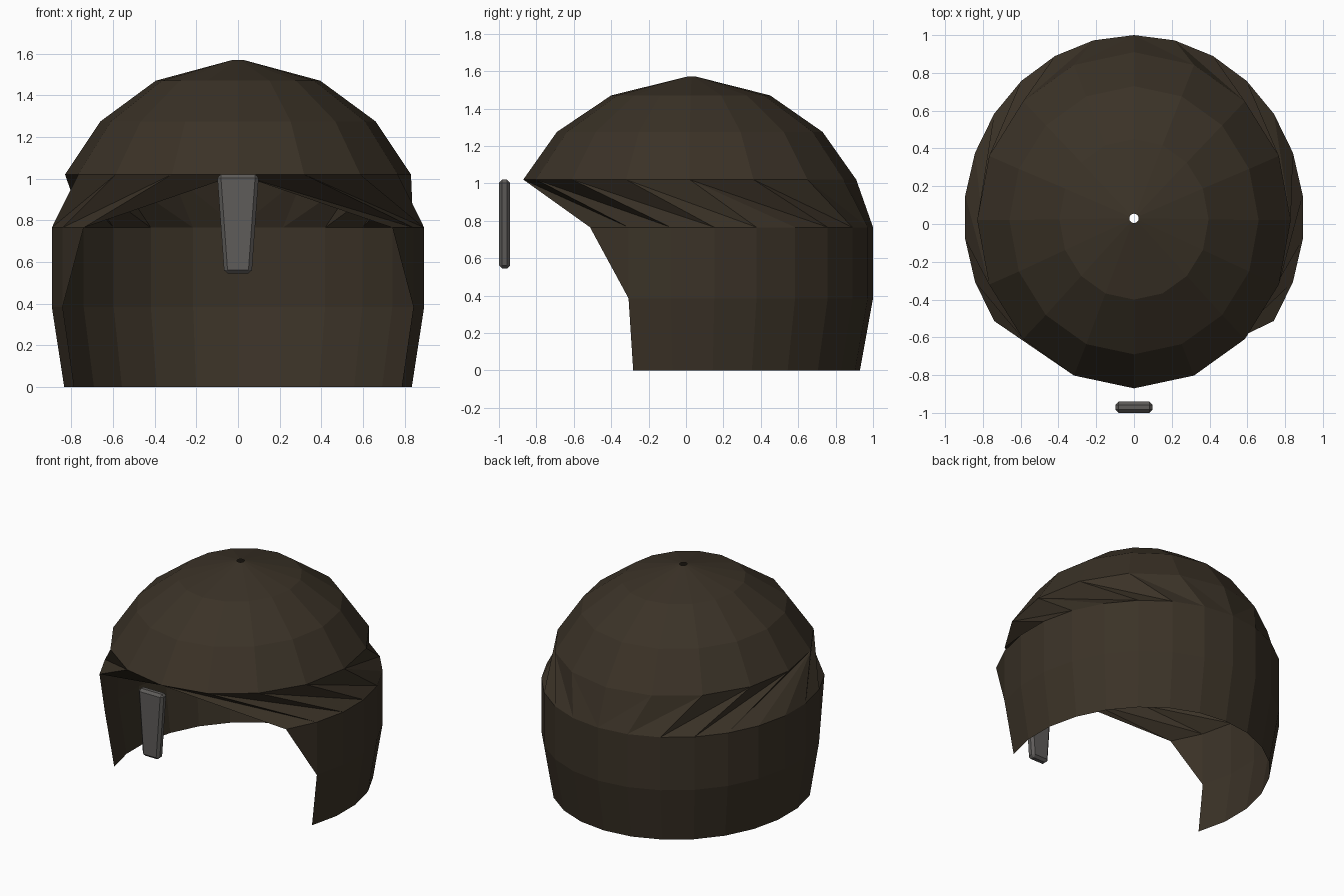
import bpy, bmesh
from math import sin, cos, pi

cube = bpy.data.objects.get("Cube")
if cube:
    bpy.data.objects.remove(cube, do_unlink=True)


def make_material(name, rgb):
    mat = bpy.data.materials.new(name)
    mat.use_nodes = True
    mat.diffuse_color = (*rgb, 1)
    bsdf = mat.node_tree.nodes["Principled BSDF"]
    bsdf.inputs["Base Color"].default_value = (*rgb, 1)
    bsdf.inputs["Roughness"].default_value = 0.8
    return mat


def make_object(name, bm, mat):
    bmesh.ops.recalc_face_normals(bm, faces=bm.faces)
    mesh = bpy.data.meshes.new(name)
    bm.to_mesh(mesh)
    bm.free()
    mesh.materials.append(mat)
    obj = bpy.data.objects.new(name, mesh)
    bpy.context.collection.objects.link(obj)
    return obj


def ring(bm, sides, first, last, rx, ry, cy, z):
    """Part of an elliptical ring, keyed by step; step 0 is at the back."""
    return {k: bm.verts.new((rx * sin(2 * pi * k / sides),
                             cy + ry * cos(2 * pi * k / sides), z))
            for k in range(first, last + 1)}


brown = make_material("dark brown", (0.043, 0.032, 0.020))
grey = make_material("steel grey", (0.112, 0.106, 0.101))

# Helmet shell: open-fronted skirt
bm = bmesh.new()
hem = ring(bm, 26, -8, 8, 0.84, 0.895, 0.035, 0)
cheek = ring(bm, 26, -8, 8, 0.90, 0.965, 0.035, 0.385)
brow = ring(bm, 26, -9, 9, 0.90, 0.965, 0.035, 0.765)
for low, high in ((hem, cheek), (cheek, brow)):
    for k in range(-8, 8):
        bm.faces.new((low[k], low[k + 1], high[k + 1], high[k]))
for s in (-1, 1):
    bm.faces.new((cheek[8 * s], brow[9 * s], brow[8 * s]))

# Helmet shell: sixteen-sided dome with a tiny hole at the crown
dome = [ring(bm, 16, -7, 8, *dims) for dims in (
    (0.83, 0.89, 0.02, 1.02), (0.66, 0.71, 0.02, 1.275),
    (0.395, 0.425, 0.025, 1.47), (0.025, 0.025, 0.03, 1.57))]
for r in dome:
    r[-8] = r[8]
for low, high in zip(dome, dome[1:]):
    for k in range(-8, 8):
        bm.faces.new((low[k], low[k + 1], high[k + 1], high[k]))

# Brim: triangles joining skirt and dome, swept forward to a peak
# b steps along the brow, d steps along the dome
strips = {1: "dbdbdbdbbdbdbdbdb", -1: "dbdbdbdbdbbbdbdbd"}
for side, steps in strips.items():
    b = d = 0
    for step in steps:
        base = (brow[b * side], dome[0][d * side])
        if step == "b":
            b += 1
            tip = brow[b * side]
        else:
            d += 1
            tip = dome[0][d * side]
        bm.faces.new((*base, tip))
make_object("helmet_shell", bm, brown)

# Nose guard: tapered plate with chamfered edges
bm = bmesh.new()
bmesh.ops.create_cube(bm, size=1)
for v in bm.verts:
    half = 0.10 if v.co.z > 0 else 0.066
    v.co = (half * (1 if v.co.x > 0 else -1),
            -0.97 + 0.06 * v.co.y, 0.782 + 0.475 * v.co.z)
bmesh.ops.bevel(bm, geom=bm.edges[:], offset=0.017, segments=1,
                affect='EDGES', profile=0.5)
make_object("nose_guard", bm, grey)
